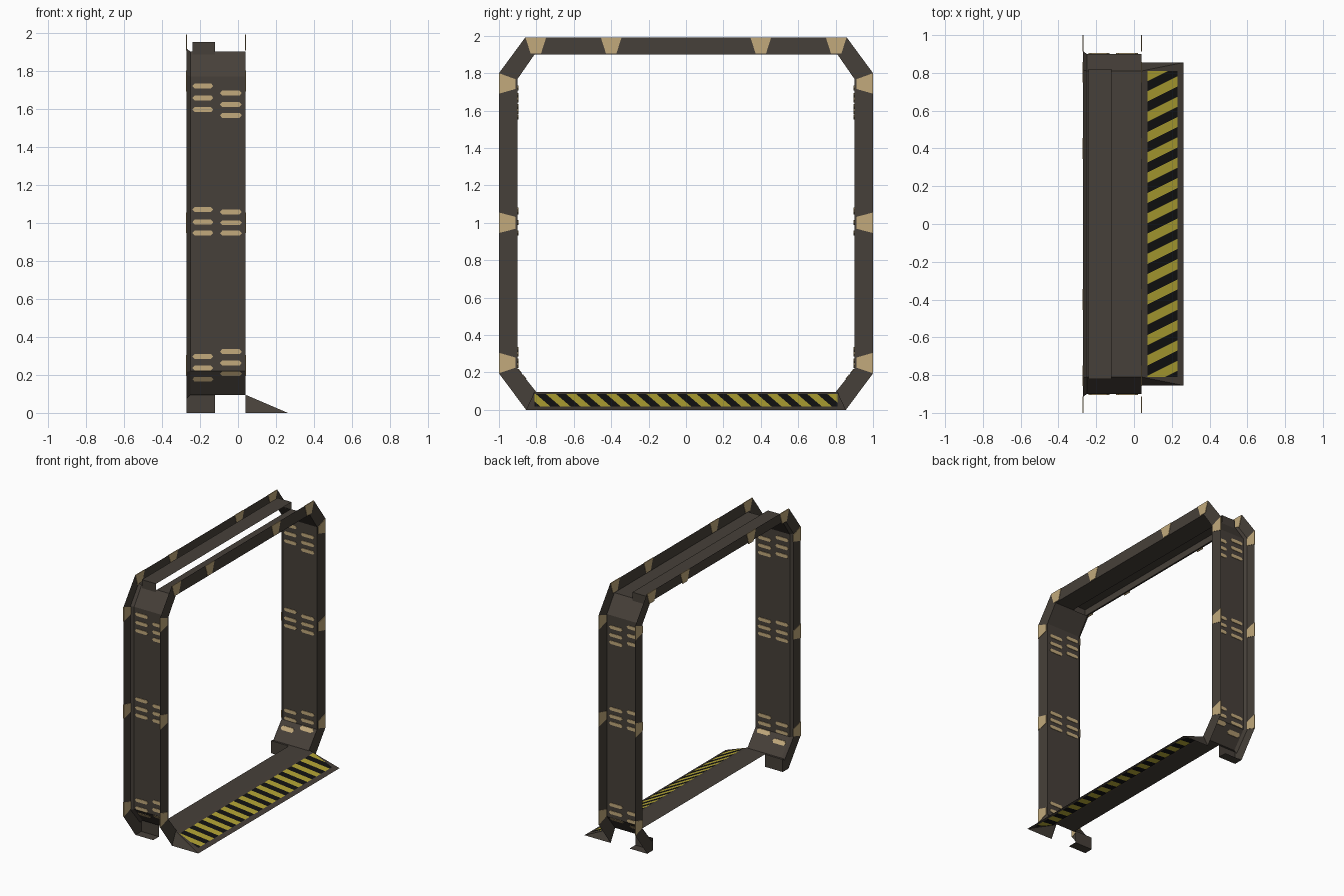
import bpy, bmesh, math
from mathutils import Vector

if "Cube" in bpy.data.objects:
    bpy.data.objects.remove(bpy.data.objects["Cube"])


def mat(name, c):
    m = bpy.data.materials.new(name)
    m.diffuse_color = (*c, 1)
    m.use_nodes = True
    m.node_tree.nodes["Principled BSDF"].inputs["Base Color"].default_value = m.diffuse_color
    return m


BROWN = mat("dark brown metal", (0.062, 0.051, 0.041))
TAN = mat("tan marker", (0.54, 0.40, 0.20))
YELLOW = mat("hazard yellow", (0.46, 0.38, 0.035))
BLACK = mat("hazard black", (0.006, 0.006, 0.006))


def make(name, polys, mats=(BROWN,)):
    """Object from a list of polygons (each a list of points)."""
    bm = bmesh.new()
    for p in polys:
        bm.faces.new([bm.verts.new(v) for v in p])
    bmesh.ops.remove_doubles(bm, verts=bm.verts, dist=1e-5)
    me = bpy.data.meshes.new(name)
    bm.to_mesh(me)
    bm.free()
    for m in mats:
        me.materials.append(m)
    ob = bpy.data.objects.new(name, me)
    bpy.context.collection.objects.link(ob)
    return ob


def strip(pa, xa, pb, xb):
    """Quads between two matching (y, z) paths placed at xa and xb."""
    a = [(xa, y, z) for y, z in pa]
    b = [(xb, y, z) for y, z in pb]
    return [[a[i], a[i + 1], b[i + 1], b[i]] for i in range(len(a) - 1)]


def prism(pts, off):
    """Closed thin plate straddling a sheet; off = half thickness vector."""
    o = Vector(off)
    a = [Vector(p) + o for p in pts]
    b = [Vector(p) - o for p in pts]
    n = len(a)
    return [a, b[::-1]] + [[a[i], b[i], b[(i + 1) % n], a[(i + 1) % n]] for i in range(n)]


def flip(path):
    return [(-y, z) for y, z in path][::-1]


XF, XM, XS, XL, XR = 0.04, -0.12, -0.24, -0.25, -0.27
inner = [(0.8, 0.095), (0.9, 0.22), (0.9, 1.77), (0.81, 1.9)]
lip = [(0.8, 0.075), (0.915, 0.215), (0.915, 1.777), (0.815, 1.915)]
outer = [(0.855, 0), (1, 0.195), (1, 1.80), (0.86, 1.99)]


def arch(p):
    return p + flip(p)


# front lining including threshold, and front flange
loop = arch(inner)
make("front_lining", strip(loop + loop[:1], XF, loop + loop[:1], XM))
make("front_flange", strip(arch(inner), XF, arch(outer), XF))

# rear flange with bevelled lip
make("rear_flange", strip(arch(lip), XR, arch(outer), XR))
make("rear_lip", strip(arch(inner), XL, arch(lip), XR))

# rear lining sides with stub feet, and the recessed track at the top
for s, nm in ((1, "right"), (-1, "left")):
    side = [(s * y, z) for y, z in inner]
    make("rear_lining_" + nm, strip(side, XM, side, XL))
    foot = [(s * y, z) for y, z in ((0.855, 0), (0.785, 0), (0.785, 0.095), (0.8, 0.095))]
    f = strip(foot, XM, foot, XR)
    f.append([(XR, y, z) for y, z in foot + [(s * 0.8, 0.075)]])
    make("foot_" + nm, f)
track = [(0.82, 1.885), (0.82, 1.95), (-0.82, 1.95), (-0.82, 1.885)]
top = [(0.81, 1.9), (-0.81, 1.9)]
make("top_track", strip(track, XM, track, XS)
     + strip(top, XS, top, XL)
     + [[(XS, 0.82, 1.9), (XS, -0.82, 1.9), (XS, -0.82, 1.95), (XS, 0.82, 1.95)]])

# tan trapezoid markers on both flanges
tabs = []
for x in (XF, XR):
    off = (0.003, 0, 0)
    for s in (1, -1):
        for zo0, zo1, zi0, zi1 in ((0.195, 0.305, 0.225, 0.28), (0.945, 1.055, 0.968, 1.032),
                                   (1.69, 1.80, 1.715, 1.768)):
            tabs += prism([(x, s, zo0), (x, s, zo1), (x, s * 0.912, zi1), (x, s * 0.912, zi0)], off)
        for c in (0.4, 0.803):
            tabs += prism([(x, s * (c - .055), 1.99), (x, s * (c + .055), 1.99),
                           (x, s * (c + .028), 1.905), (x, s * (c - .028), 1.905)], off)
make("flange_markers", tabs, (TAN,))


# slim light bars on the side linings, following the lower chamfer
def ly(z):
    return 0.9 if z > 0.22 else 0.9 - 0.1 * (0.22 - z) / 0.125


bars = []
rows = ((-0.24, -0.13, (1.72, 1.657, 1.595, 1.07, 1.003, 0.947, 0.297, 0.236, 0.177)),
        (-0.095, 0.02, (1.682, 1.622, 1.565, 1.057, 1.0, 0.945, 0.322, 0.262, 0.206)))
for x0, x1, zs in rows:
    for z in zs:
        h, e = 0.013, 0.012
        hexa = ((x0, z), (x0 + e, z + h), (x1 - e, z + h), (x1, z), (x1 - e, z - h), (x0 + e, z - h))
        for s in (1, -1):
            bars += prism([(x, s * ly(q), q) for x, q in hexa], (0, 0.004, 0))
make("light_bars", bars, (TAN,))

# entry ramp with sloped ends
A, B = (XF, 0.81, 0.095), (0.262, 0.855, 0)
mir = lambda p: (p[0], -p[1], p[2])
C = (XF, 0.855, 0)
make("ramp", [[A, mir(A), mir(B), B], [A, B, C], [mir(A), mir(C), mir(B)]])


# hazard panel: a rectangle cut along slanted lines, coloured by stripe number
def rz(x):
    return 0.095 * (0.262 - x) / 0.222


PITCH, SLOPE, Y0 = 0.1075, 0.5, 0.81
for nm, dz in (("upper", 0.003), ("lower", -0.003)):
    x0, x1, w = 0.072, 0.23, 0.81
    ob = make("hazard_panel_" + nm,
              [[(x, y, rz(x) + dz) for x, y in ((x0, -w), (x1, -w), (x1, w), (x0, w))]],
              (YELLOW, BLACK))
    bm = bmesh.new()
    bm.from_mesh(ob.data)
    for k in range(-4, 36):
        bmesh.ops.bisect_plane(bm, geom=bm.verts[:] + bm.edges[:] + bm.faces[:],
                               plane_co=(x0, Y0 - k * PITCH / 2, 0), plane_no=(-SLOPE, 1, 0))
    for f in bm.faces:
        c = f.calc_center_median()
        k = math.floor((Y0 - (c.y - SLOPE * (c.x - x0))) / (PITCH / 2))
        f.material_index = k % 2
    bm.to_mesh(ob.data)
    bm.free()
